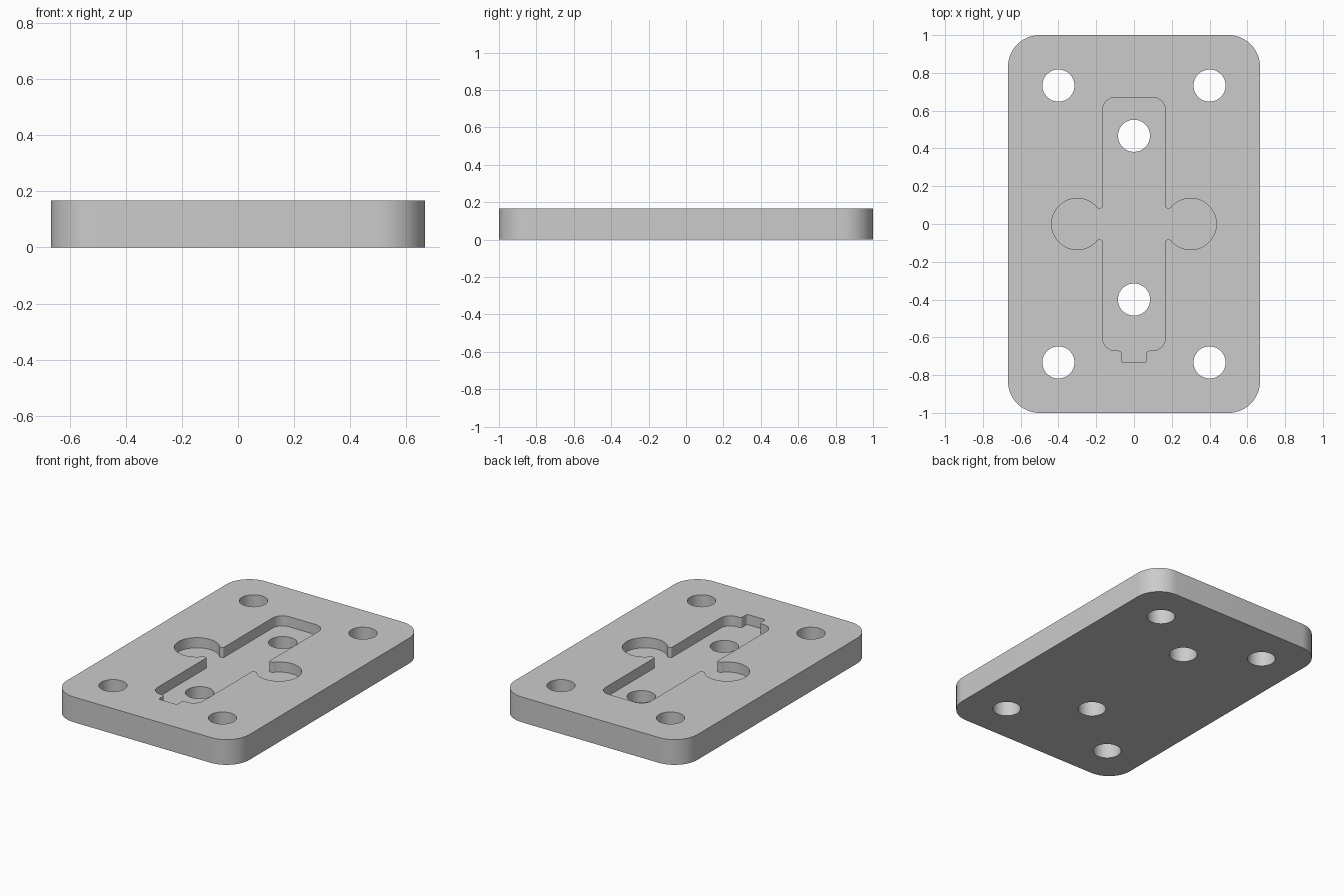
import bpy
import bmesh
from math import sin, cos, tan, asin, radians
from mathutils import Vector

THICKNESS = 0.167
POCKET_FLOOR = 0.1

if "Cube" in bpy.data.objects:
    bpy.data.objects.remove(bpy.data.objects["Cube"])

grey = bpy.data.materials.new("plain grey")
grey.use_nodes = True
colour = (0.6, 0.6, 0.6, 1)
grey.diffuse_color = colour
grey.node_tree.nodes["Principled BSDF"].inputs["Base Color"].default_value = colour


def rounded(corners, steps=8):
    """Turn (x, y, radius) corners into an outline with filleted corners."""
    outline = []
    for i, (x, y, r) in enumerate(corners):
        p = Vector((x, y))
        if r == 0:
            outline.append(p)
            continue
        a = (Vector(corners[i - 1][:2]) - p).normalized()
        b = (Vector(corners[(i + 1) % len(corners)][:2]) - p).normalized()
        half = a.angle(b) / 2
        start, end = p + a * r / tan(half), p + b * r / tan(half)
        centre = p + (a + b).normalized() * r / sin(half)
        sweep = (start - centre).angle_signed(end - centre)
        for k in range(steps + 1):
            t = -sweep * k / steps
            d = start - centre
            outline.append(centre + Vector((d.x * cos(t) - d.y * sin(t),
                                            d.x * sin(t) + d.y * cos(t))))
    return outline


def prism(name, outline, z0, z1):
    """Extrude a flat outline from z0 to z1."""
    bm = bmesh.new()
    face = bm.faces.new([bm.verts.new((p.x, p.y, z0)) for p in outline])
    top = bmesh.ops.extrude_face_region(bm, geom=[face])["geom"]
    verts = [g for g in top if isinstance(g, bmesh.types.BMVert)]
    bmesh.ops.translate(bm, verts=verts, vec=(0, 0, z1 - z0))
    bmesh.ops.recalc_face_normals(bm, faces=bm.faces)
    mesh = bpy.data.meshes.new(name)
    bm.to_mesh(mesh)
    bm.free()
    mesh.materials.append(grey)
    obj = bpy.data.objects.new(name, mesh)
    bpy.context.collection.objects.link(obj)
    return obj


def circle(x, y, r, n=48):
    return [Vector((x + r * cos(radians(360 * i / n)),
                    y + r * sin(radians(360 * i / n)))) for i in range(n)]


def cut(target, cutter):
    """Subtract the cutter from the target, then discard the cutter."""
    cutter.hide_render = True
    mod = target.modifiers.new("cut", "BOOLEAN")
    mod.operation = "DIFFERENCE"
    mod.solver = "EXACT"
    mod.object = cutter
    bpy.ops.object.select_all(action="DESELECT")
    bpy.context.view_layer.objects.active = target
    target.select_set(True)
    bpy.ops.object.modifier_apply(modifier=mod.name)
    bpy.data.objects.remove(cutter)


# Base plate with rounded corners
W, L, R = 0.667, 1.0, 0.167
plate = prism("mounting_plate",
              rounded([(W, L, R), (W, -L, R), (-W, -L, R), (-W, L, R)], 16),
              0, THICKNESS)

# Recessed pocket: long slot, round side lobes on short necks, end notch
slot, end, neck = 0.167, 0.671, 0.083
lobe_x, lobe_r = 0.3, 0.136
mouth = asin(neck / lobe_r)
lobe_start = radians(180) - mouth
lobe = []
for i in range(41):
    a = lobe_start * (1 - i / 20)
    fillet = 0.01 if i in (0, 40) else 0
    lobe.append((lobe_x + lobe_r * cos(a), lobe_r * sin(a), fillet))
half = [(slot, end, 0.07), (slot, neck, 0.01), *lobe, (slot, -neck, 0.01),
        (slot, -end, 0.07), (0.067, -end, 0.012), (0.067, -0.733, 0.01)]
pocket = half + [(-x, y, r) for x, y, r in reversed(half)]
cut(plate, prism("pocket_cutter", rounded(pocket), POCKET_FLOOR, THICKNESS + 0.1))

# Through holes: four at the corners, two inside the pocket
holes = [(sx * 0.4, sy * 0.733) for sx in (-1, 1) for sy in (-1, 1)]
holes += [(0, 0.467), (0, -0.4)]
for x, y in holes:
    cut(plate, prism("hole_cutter", circle(x, y, 0.085), -0.1, THICKNESS + 0.1))

bpy.ops.object.shade_smooth_by_angle(angle=radians(30))
